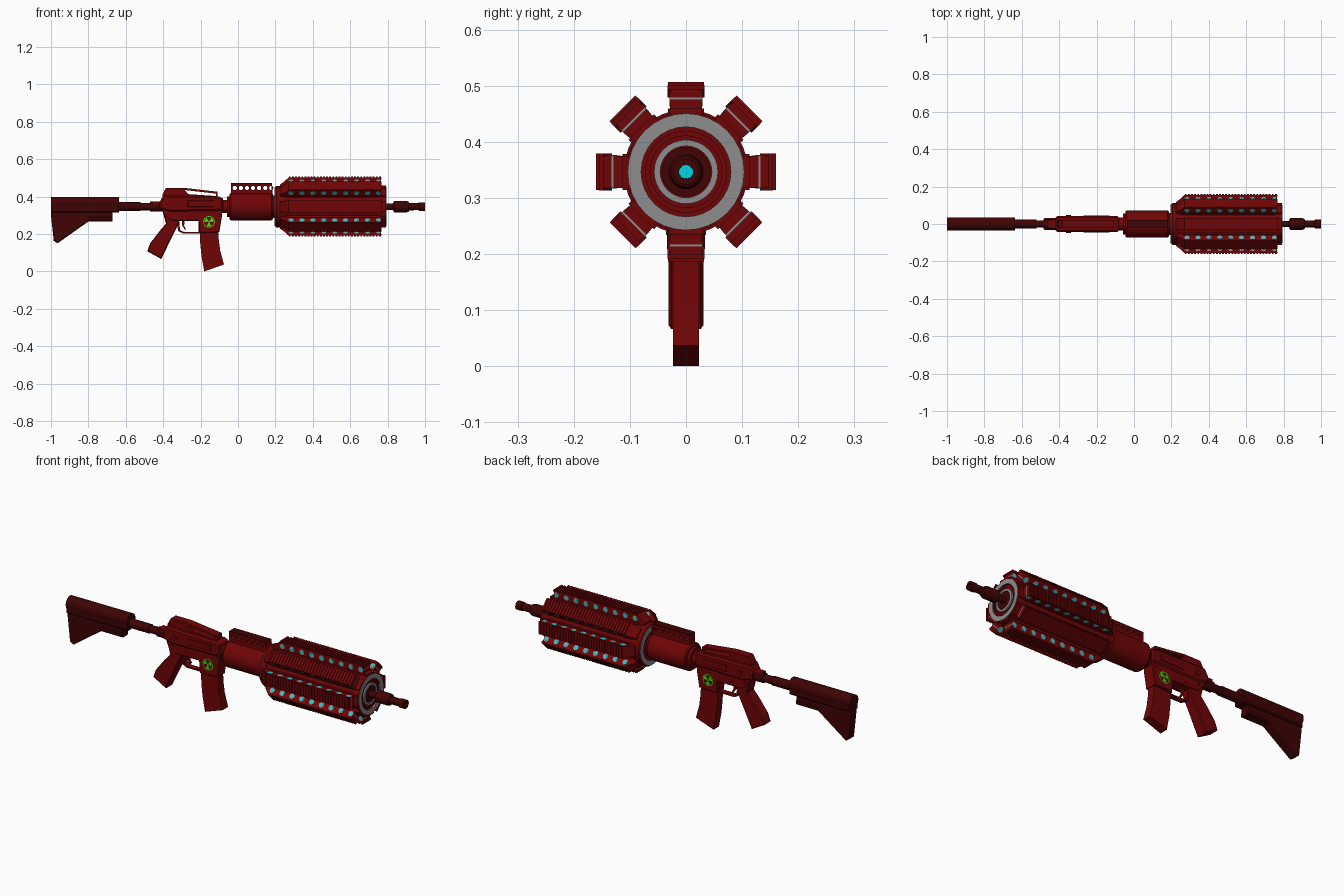
import bpy, bmesh
from math import sin, cos, pi, radians
from mathutils import Matrix

cube = bpy.data.objects.get("Cube")
if cube:
    bpy.data.objects.remove(cube, do_unlink=True)

AXIS = 0.3465  # height of the bore line


def material(name, r, g, b):
    m = bpy.data.materials.new(name)
    m.use_nodes = True
    m.diffuse_color = (r, g, b, 1)
    m.node_tree.nodes["Principled BSDF"].inputs["Base Color"].default_value = (r, g, b, 1)
    return m


RED = material("deep red", .16, .0015, .002)
DARK = material("dark maroon", .05, .001, .001)
GREY = material("ring grey", .27, .27, .27)
CYAN = material("glow cyan", 0, .72, .85)
GREEN = material("emblem green", .04, .85, .005)


def add(name, mesh, mat=None):
    if mat:
        mesh.materials.append(mat)
    obj = bpy.data.objects.new(name, mesh)
    bpy.context.collection.objects.link(obj)
    return obj


def smooth(obj, degrees=35):
    bpy.ops.object.select_all(action='DESELECT')
    obj.select_set(True)
    bpy.context.view_layer.objects.active = obj
    bpy.ops.object.shade_smooth_by_angle(angle=radians(degrees))


def prism(name, outlines, half, mat, y=0, bevel=0):
    """Extrude side outlines (x, z) along y; nested outlines become holes."""
    curve = bpy.data.curves.new(name, 'CURVE')
    curve.dimensions, curve.fill_mode = '2D', 'BOTH'
    curve.extrude = half - bevel
    curve.bevel_depth, curve.bevel_resolution, curve.offset = bevel, 0, -bevel
    for pts in outlines:
        s = curve.splines.new('POLY')
        s.points.add(len(pts) - 1)
        for p, (x, z) in zip(s.points, pts):
            p.co = (x, z, 0, 1)
        s.use_cyclic_u = True
    temp = bpy.data.objects.new("temp", curve)
    bpy.context.collection.objects.link(temp)
    graph = bpy.context.evaluated_depsgraph_get()
    mesh = bpy.data.meshes.new_from_object(temp.evaluated_get(graph))
    bpy.data.objects.remove(temp, do_unlink=True)
    mesh.transform(Matrix.Translation((0, y, 0)) @ Matrix.Rotation(pi / 2, 4, 'X'))
    bm = bmesh.new()
    bm.from_mesh(mesh)
    bmesh.ops.remove_doubles(bm, verts=bm.verts, dist=1e-5)
    bmesh.ops.recalc_face_normals(bm, faces=bm.faces)
    for f in bm.faces:
        f.smooth = False
    bm.to_mesh(mesh)
    bm.free()
    mesh.materials.clear()
    return add(name, mesh, mat)


def lathe(name, profile, mat, closed=False, sides=32):
    """Turn a profile of (x, radius) around the bore line."""
    bm = bmesh.new()
    rings = [[bm.verts.new((x, r * cos(2 * pi * i / sides), AXIS + r * sin(2 * pi * i / sides)))
              for i in range(sides)] for x, r in profile]
    pairs = list(zip(rings, rings[1:]))
    if closed:
        pairs.append((rings[-1], rings[0]))
    for a, b in pairs:
        for i in range(sides):
            j = (i + 1) % sides
            bm.faces.new((a[i], a[j], b[j], b[i]))
    if not closed:
        bm.faces.new(rings[0])
        bm.faces.new(rings[-1])
    bmesh.ops.recalc_face_normals(bm, faces=bm.faces)
    mesh = bpy.data.meshes.new(name)
    bm.to_mesh(mesh)
    bm.free()
    obj = add(name, mesh, mat)
    smooth(obj)
    return obj


def washer(name, x0, x1, inner, outer, mat):
    return lathe(name, [(x0, inner), (x0, outer), (x1, outer), (x1, inner)], mat, closed=True)


def rect(x0, x1, z0, z1):
    return [(x0, z0), (x1, z0), (x1, z1), (x0, z1)]


def circle(x, z, r, n=12):
    return [(x + r * cos(2 * pi * i / n), z + r * sin(2 * pi * i / n)) for i in range(n)]


# Stock and buffer tube
prism("stock", [[(-1, .38), (-.635, .38), (-.635, .315), (-.67, .315), (-.67, .267), (-.8, .267),
                 (-.965, .15), (-.985, .163), (-1, .3)]], .024, DARK, bevel=.004)
stock_tube = lathe("stock_tube", [(-1, .036), (-.635, .036)], DARK)
stock_tube.location.z = .0145
prism("stock_side_band", [rect(-1, -.635, .315, .365)], .034, DARK, bevel=.006)
prism("stock_lever", [rect(-.8, -.67, .27, .29)], .028, DARK, bevel=.004)
lathe("buffer_tube", [(-.65, .024), (-.52, .024), (-.52, .02), (-.47, .02), (-.47, .026), (-.4, .026)], DARK)

# Receiver
prism("upper_receiver", [[(-.42, .335), (-.42, .37), (-.4, .405), (-.1, .4), (-.08, .39), (-.08, .325),
                          (-.36, .32)]], .042, RED, bevel=.008)
prism("lower_receiver", [[(-.41, .345), (-.4, .31), (-.36, .27), (-.21, .27), (-.205, .205), (-.1, .21),
                          (-.085, .3), (-.085, .345)]], .034, RED, bevel=.004)
prism("carry_handle", [[(-.4, .39), (-.405, .41), (-.385, .447), (-.29, .447), (-.11, .426), (-.11, .39)],
                       [(-.285, .435), (-.118, .416), (-.118, .403), (-.265, .413)]], .021, RED)
prism("charging_handle", [rect(-.46, -.4, .355, .375)], .025, RED, bevel=.004)
prism("dust_cover", [rect(-.27, -.13, .345, .378)], .045, RED, bevel=.002)
prism("receiver_pins", [circle(x, z, .008) for x, z in ((-.37, .31), (-.29, .295), (-.11, .31))], .037, RED)
for side, word in ((-1, "right"), (1, "left")):
    prism(word + "_forward_assist", [circle(-.35, .36, .014)], .006, RED, y=side * .042)

# Grip, trigger and magazine
prism("grip", [[(-.4, .31), (-.33, .3), (-.31, .275), (-.33, .23), (-.36, .17), (-.41, .066), (-.485, .108),
                (-.47, .15), (-.42, .215), (-.385, .255)]], .031, RED, bevel=.005)
prism("trigger_guard", [[(-.33, .28), (-.32, .215), (-.295, .203), (-.2, .203), (-.2, .28)],
                        [(-.315, .272), (-.31, .222), (-.29, .211), (-.21, .211), (-.21, .272)]], .014, RED)
prism("trigger", [[(-.3, .275), (-.285, .275), (-.288, .245), (-.278, .225), (-.284, .222), (-.298, .245)]],
      .007, RED)
prism("magazine", [[(-.205, .23), (-.202, .15), (-.195, .08), (-.18, 0), (-.075, .037), (-.095, .11),
                    (-.103, .17), (-.105, .23)]], .023, RED)

# Green three-bladed emblem on both sides of the magazine well
EX, EZ = -.155, .265
blades = []
for k in range(3):
    mid = -pi / 2 + k * 2 * pi / 3
    arc = [mid + t * radians(10) for t in range(-3, 4)]
    blades.append([(EX + r * cos(a), EZ + r * sin(a))
                   for r, angles in ((.0245, arc), (.007, arc[::-1])) for a in angles])
emblem = blades + [circle(EX, EZ, .031, 24), circle(EX, EZ, .027, 24), circle(EX, EZ, .005, 8)]
for side, word in ((-1, "right"), (1, "left")):
    prism(word + "_emblem", emblem, .002, GREEN, y=side * .0335)

# Handguard with pierced top rail
lathe("handguard", [(-.09, .035), (-.06, .035), (-.06, .055), (-.045, .055), (-.045, .068), (-.038, .073),
                    (.18, .073), (.188, .066), (.188, .06), (.21, .06)], RED)
prism("top_rail", [rect(-.038, .183, .41, .469)] + [circle(-.017 + .0325 * i, .446, .0115) for i in range(7)],
      .022, RED)
prism("top_rail_plate", [rect(-.038, .183, .466, .472)], .0225, DARK)

# Drum core, end caps and rings
lathe("drum_core", [(.23, .06), (.23, .106), (.78, .106), (.78, .06)], RED)
lathe("rear_cap", [(.2, .05), (.2, .106), (.205, .111), (.24, .111), (.24, .05)], RED)
washer("rear_ring", .196, .202, .08, .104, GREY)
lathe("front_cap", [(.76, .03), (.76, .107), (.79, .107), (.79, .08), (.782, .08), (.782, .03)], RED)
washer("front_outer_ring", .785, .793, .08, .104, GREY)
washer("front_red_ring", .78, .786, .064, .073, RED)
washer("front_inner_ring", .78, .79, .046, .057, GREY)
washer("front_hub", .78, .788, .01, .044, DARK)

# Eight rail fins around the drum, with nearly flush lamps along both flanks
lamps = [(.283 + .0585 * i, .131) for i in range(9)]
fin_parts = [
    prism("fin_body", [[(.225, .09), (.225, .118), (.27, .15), (.765, .15), (.765, .113), (.79, .113),
                        (.79, .1), (.76, .09)]], .0285, RED),
    prism("fin_cap", [[(.245, .132), (.27, .155), (.768, .155), (.768, .147), (.27, .147)]], .033, RED),
    prism("fin_teeth", [rect(.272 + .0166 * i, .282 + .0166 * i, .154, .16) for i in range(30)], .0325, RED),
    prism("fin_lamp_rims", [circle(x, r, .0145, 12) for x, r in lamps], .0291, GREY),
    prism("fin_lamps", [circle(x, r, .0085, 10) for x, r in lamps], .0296, CYAN),
    prism("fin_foot", [rect(.26, .75, .1, .113)], .032, RED),
]
for part in fin_parts:
    for k in range(8):
        fin = part if k == 0 else add(part.name + "_" + str(k + 1), part.data)
        fin.location.z = AXIS
        fin.rotation_euler.x = k * pi / 4

# Barrel, muzzle brake and recessed glowing bore
lathe("barrel", [(.77, .017), (.84, .017)], DARK)
lathe("muzzle_brake", [(.83, .02), (.835, .031), (.9, .031), (.912, .027), (.915, .02), (.965, .019),
                       (.968, .023), (1, .023), (1, .0125), (.96, .0125)], DARK)
lathe("bore_glow", [(.95, .0124), (.965, .0124)], CYAN)
